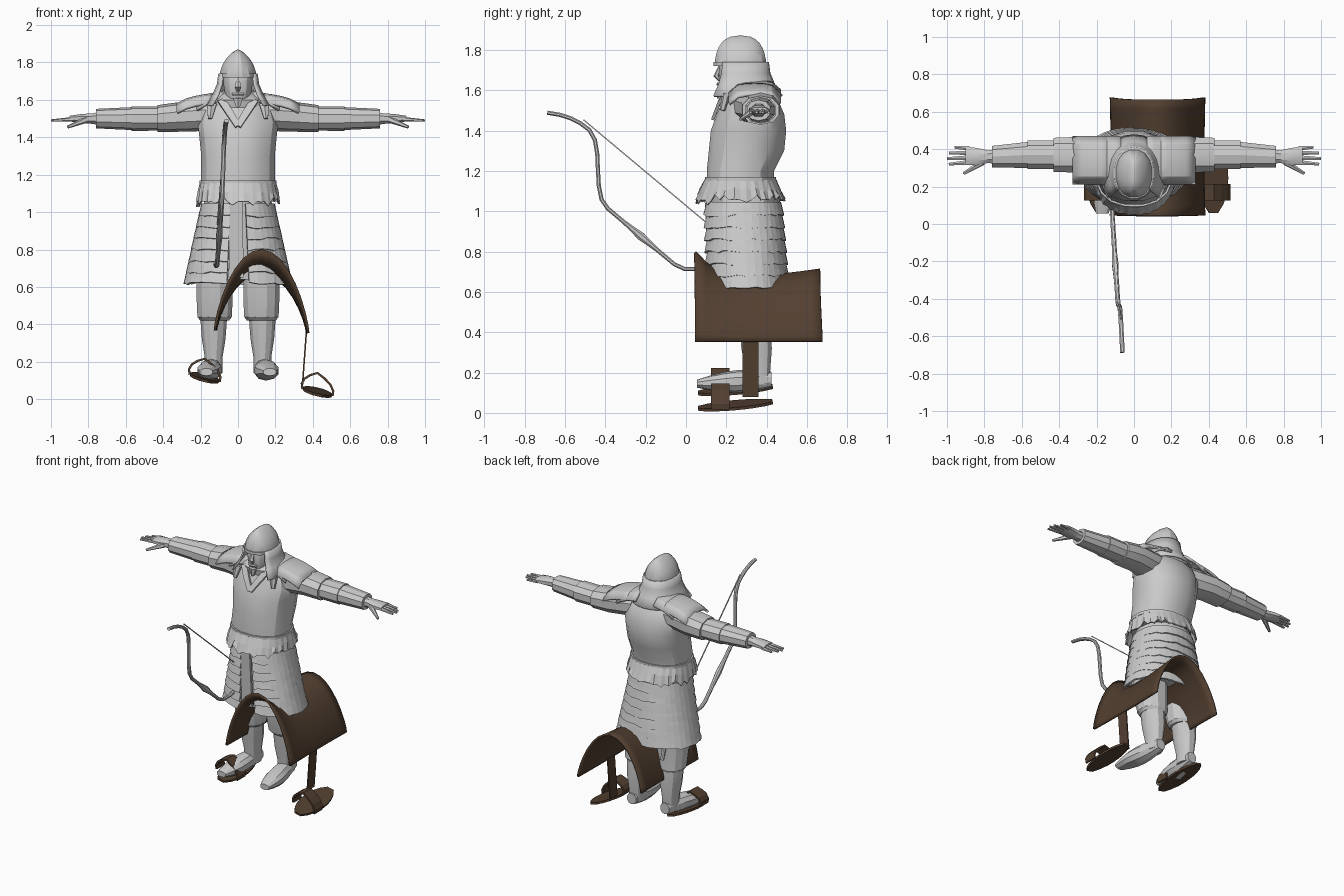
import bpy, bmesh, math, random
from mathutils import Vector

random.seed(4)
default_cube = bpy.data.objects.get("Cube")
if default_cube:
    bpy.data.objects.remove(default_cube, do_unlink=True)


def material(name, colour):
    mat = bpy.data.materials.new(name)
    mat.use_nodes = True
    mat.diffuse_color = (*colour, 1)
    shader = next(node for node in mat.node_tree.nodes if node.type == 'BSDF_PRINCIPLED')
    shader.inputs["Base Color"].default_value = (*colour, 1)
    return mat


GREY = material("light grey", (.6, .6, .6))
BROWN = material("dark brown leather", (.085, .05, .03))
X, Y, Z = Vector((1, 0, 0)), Vector((0, 1, 0)), Vector((0, 0, 1))


def steps(count):
    return [i / count for i in range(count + 1)]


def finish(name, bm, mat, smooth):
    bmesh.ops.recalc_face_normals(bm, faces=bm.faces)
    mesh = bpy.data.meshes.new(name)
    bm.to_mesh(mesh)
    bm.free()
    ob = bpy.data.objects.new(name, mesh)
    bpy.context.collection.objects.link(ob)
    mesh.materials.append(mat)
    if smooth:
        bpy.ops.object.select_all(action='DESELECT')
        ob.select_set(True)
        bpy.context.view_layer.objects.active = ob
        bpy.ops.object.shade_smooth_by_angle(angle=math.radians(25))
    return ob


def oval(angle, power):
    """Point on a unit superellipse."""
    c, s = math.cos(angle), math.sin(angle)
    return math.copysign(abs(c) ** power, c), math.copysign(abs(s) ** power, s)


def sweep(name, stations, side=X, mat=GREY, sides=12, along=None, smooth=True):
    """Closed solid through stations of (point, half width on side, half depth)."""
    bm = bmesh.new()
    points = [Vector(station[0]) for station in stations]
    last = len(points) - 1
    rings = []
    for i, (point, (_, width, depth)) in enumerate(zip(points, stations)):
        heading = along or (points[min(i + 1, last)] - points[max(i - 1, 0)]).normalized()
        across = (side - heading * side.dot(heading)).normalized()
        up = heading.cross(across)
        ring = []
        for j in range(sides):
            c, s = oval(math.tau * (j + .5) / sides, 0 if sides == 4 else .9)
            ring.append(bm.verts.new(point + across * width * c + up * depth * s))
        rings.append(ring)
    for low, high in zip(rings, rings[1:]):
        for j in range(sides):
            bm.faces.new((low[j], low[j - 1], high[j - 1], high[j]))
    bm.faces.new(rings[0])
    bm.faces.new(rings[-1])
    return finish(name, bm, mat, smooth)


def stack(name, rings, x=0, sides=16):
    """Level rings of (height, centre y, half width, half depth)."""
    sweep(name, [((x, y, z), width, depth) for z, y, width, depth in rings], along=Z, sides=sides)


def sheet(name, grid, mat=GREY, thickness=.012, smooth=True):
    bm = bmesh.new()
    verts = [[bm.verts.new(point) for point in row] for row in grid]
    for upper, lower in zip(verts, verts[1:]):
        for j in range(len(upper) - 1):
            bm.faces.new((upper[j], upper[j + 1], lower[j + 1], lower[j]))
    modifier = finish(name, bm, mat, smooth).modifiers.new("thickness", 'SOLIDIFY')
    modifier.thickness, modifier.offset = thickness, 0


def arc(z, y, width, depth, gap, count):
    """Level row of points round the back, leaving a gap in degrees each side of the front."""
    row = []
    for f in steps(count):
        c, s = oval(math.radians(gap - 90 + (360 - 2 * gap) * f), .9)
        row.append(Vector((width * c, y + depth * s, z)))
    return row


# Torso, belt, collar and head
stack("torso", [(1.1, .27, .2, .17), (1.2, .27, .2, .17), (1.3, .3, .2, .19), (1.4, .31, .21, .19),
                (1.48, .32, .22, .17), (1.55, .32, .2, .14), (1.65, .3, .08, .08)])
stack("belt", [(z, .27, .21, .18) for z in (1.15, 1.17)])
stack("collar", [(1.56, .31, .16, .13), (1.6, .31, .15, .14), (1.64, .3, .08, .09)])
head = []
for f in steps(6):
    swell = math.sin(math.pi * (.12 + .6 * f)) ** .6
    head.append((1.56 + .24 * f, .24 + .03 * f, .08 * swell, .095 * swell))
stack("head", head)
sweep("nose", [((0, .17, 1.72), .008, .008), ((0, .15, 1.67), .018, .014),
               ((0, .17, 1.65), .01, .01)], sides=6)
sweep("beard", [((0, .165, 1.61), .03, .015), ((0, .17, 1.56), .01, .015)], sides=6)
sweep("moustache", [((s * .03, .17 - .01 * (s == 0), 1.63), .008, .01) for s in (-1, 0, 1)],
      side=Z, sides=6)

# Crested helmet, rim and flared neck guard
helmet = []
for f in steps(7):
    angle = .97 * f * math.pi / 2
    fall = math.cos(angle)
    helmet.append((1.72 + .15 * math.sin(angle), .27, .1 * fall ** 1.5, .13 * fall ** .7))
stack("helmet", helmet)
stack("helmet_rim", [(z, .27, .105, .135) for z in (1.72, 1.74)])
sheet("neck_guard", [arc(1.74 - .17 * f, .27, .1 + .07 * f * f, .135 + .07 * f * f, 52, 16)
                     for f in steps(3)])

# Pleated peplum with a ragged hem
peplum = []
for f in steps(2):
    row = arc(1.155 - .1 * f, .27, .2 + .015 * f, .175 + .04 * f, 0, 56)
    for j, point in enumerate(row):
        if f and j % 2:
            point.x *= 1.03
            point.y += (point.y - .27) * .03
            point.z += random.uniform(-.03, .03) * f
    peplum.append(row)
sheet("peplum", peplum, thickness=.008, smooth=False)

# Layered armour skirt, open at the front, over a cloth lining
stack("skirt_lining", [(1.08, .285, .18, .17), (.64, .31, .235, .175)])
ROWS = 7
for r in range(ROWS):
    drop = r / (ROWS - 1)
    layer = []
    for f in steps(2):
        flare = .016 * f
        row = arc(1.045 - .06 * r - .068 * f, .285 + .02 * drop,
                  .19 + .08 * drop + flare, .18 + .01 * drop + flare, 10, 34)
        for point in row:
            point.z += random.uniform(-.007, .007) * f
        layer.append(row)
    sheet(f"skirt_row_{r + 1}", layer, smooth=False)
sweep("front_cloth", [((-.01, .1, 1.06), .035, .008), ((-.01, .12, .65), .04, .008)], sides=4)

for s, label in [(1, "left"), (-1, "right")]:
    # Stepped sleeves and open hand
    def limb(part, stations, sides=10):
        sweep(f"{label}_{part}", [((s * x, y, z), a, b) for x, y, z, a, b in stations],
              side=Y, along=X * s, sides=sides)

    limb("upper_sleeve", [(.13, .33, 1.52, .11, .085), (.3, .37, 1.51, .1, .08),
                          (.43, .37, 1.5, .095, .072)])
    limb("elbow_sleeve", [(.4, .37, 1.5, .08, .064), (.57, .37, 1.5, .08, .066)])
    limb("forearm_sleeve", [(.55, .37, 1.5, .074, .062), (.76, .36, 1.5, .06, .052)])
    limb("palm", [(.74, .36, 1.5, .042, .038), (.78, .36, 1.5, .036, .03),
                  (.84, .36, 1.5, .05, .026), (.9, .365, 1.5, .052, .016)], sides=8)
    for k in range(4):
        tip = Vector((s * (1 - .01 * (k - 1) ** 2), .32 + .03 * k, 1.49))
        root = Vector((s * .88, .33 + .025 * k, 1.497))
        sweep(f"{label}_finger_{k + 1}", [(root.lerp(tip, f), .014 - .006 * f, .012 - .006 * f)
                                          for f in steps(2)], side=Y, sides=6)
    sweep(f"{label}_thumb", [((s * (.81 + .1 * f), .33 - .06 * f, 1.495 - .04 * f),
                              .018 - .01 * f, .018 - .01 * f) for f in steps(2)], side=Y, sides=6)

    # Shoulder plates, lapel and tie
    for part, inner, outer, lift in [("shoulder_plate", .13, .325, 0),
                                     ("inner_shoulder_plate", .07, .22, .014)]:
        sheet(f"{label}_{part}", [[(s * (inner + (outer - inner) * f), .215 + .25 * g,
                                    1.63 + lift - .03 * f - .025 * f ** 4 - .045 * (2 * g - 1) ** 4)
                                   for g in steps(6)] for f in steps(4)], thickness=.016)
    sweep(f"{label}_lapel", [((s * .09, .2, 1.6), .02, .008), ((s * .05, .165, 1.54), .02, .008),
                             ((0, .135, 1.46), .016, .008)], sides=4)
    sweep(f"{label}_shoulder_tie", [((s * .14, .2, 1.58), .03, .02),
                                    ((s * .15, .18, 1.5), .012, .014)], sides=6)

    # Baggy trouser leg, boot and foot
    stack(f"{label}_trouser_leg", [(.7, .32, .1, .11), (.55, .32, .1, .105),
                                   (.44, .335, .095, .095), (.42, .34, .08, .08)], x=s * .125, sides=12)
    stack(f"{label}_boot", [(.45, .34, .075, .08), (.32, .35, .065, .078),
                            (.23, .355, .05, .066), (.14, .355, .05, .06)], x=s * .13, sides=12)
    sweep(f"{label}_foot", [((s * (.13 + .04 * f), .425 - .37 * f, .165 - .02 * f),
                             .035 + .03 * math.sin(math.pi * f ** 1.3),
                             .02 + .037 * math.sin(math.pi * (f + .2) / 1.2))
                            for f in steps(6)], along=-Y, sides=10)

# Recurved bow, symmetric about its grip, with a straight string
string_top = Vector((0, -.508, 1.453))
string_way = Vector((0, .767, -.642))
bulge = string_way.cross(X)
HALF = .59


def bow_point(reach, depth):
    slant = X * (-.07 - .05 * (reach + HALF))
    return string_top + string_way * (reach + HALF) - bulge * depth + slant


if bulge.z < 0:
    bulge.negate()
bow = []
for f in steps(28):
    reach = 1.5 * (f - .5)
    span = abs(reach)
    t = min(max((span - .22) / .32, 0), 1)
    depth = .26 - .24 * t * t * (3 - 2 * t) + 1.7 * max(span - .55, 0) ** 2
    grip = 1 + math.exp(-(span / .06) ** 2)
    bow.append((bow_point(reach, depth), .013 * grip ** .5, .011 * grip))
sweep("bow", bow, sides=8)
sweep("bow_string", [(bow_point(reach, 0), .003, .003) for reach in (-HALF, HALF)], sides=4)

# Saddle: an arched leather sheet, high at the front and raised at the back
saddle = []
for f in steps(12):
    height = .42 * (.72 + .32 * (1 - f) ** 6 + .11 * f * f)
    spread = .244 + .02 * abs(f - .5) ** 2
    row = []
    for g in steps(16):
        angle = math.pi * (g - .5)
        row.append((.126 + spread * math.sin(angle), .045 + .62 * f + .012 * f ** 4 * math.sin(angle) ** 4,
                    .36 - .015 * (g - .5) + height * abs(math.cos(angle)) ** 1.5))
    saddle.append(row)
sheet("saddle", saddle, mat=BROWN, thickness=.014)

# Stirrups: pointed sole with a peaked band over it, and one hanging strap
TILT = -.24
for label, x, z in [("left", .425, 0), ("right", -.178, .076)]:
    sole, band = [], []
    for f in steps(8):
        half_width = .08 * math.sin(math.pi * (.03 + .94 * f)) ** .5
        sole.append(((x, .06 + .37 * f, z + .022 + .033 * f), half_width, .007))
        turn = 2 * f - 1
        swing = .085 * math.sin(1.9 * turn)
        rise = .055 + .06 * math.cos(1.9 * turn) + .025 * (1 - abs(turn)) ** 3
        band.append(((x + swing, .17, z + rise + TILT * swing), .045, .006))
    sweep(f"{label}_stirrup_sole", sole, side=X + Z * TILT, mat=BROWN, sides=4, smooth=False)
    sweep(f"{label}_stirrup_band", band, side=Y, mat=BROWN, sides=4, smooth=False)
sweep("stirrup_strap", [((.367, .32, .38), .04, .004), ((.345, .32, .08), .04, .004)],
      side=Y, mat=BROWN, sides=4, smooth=False)
